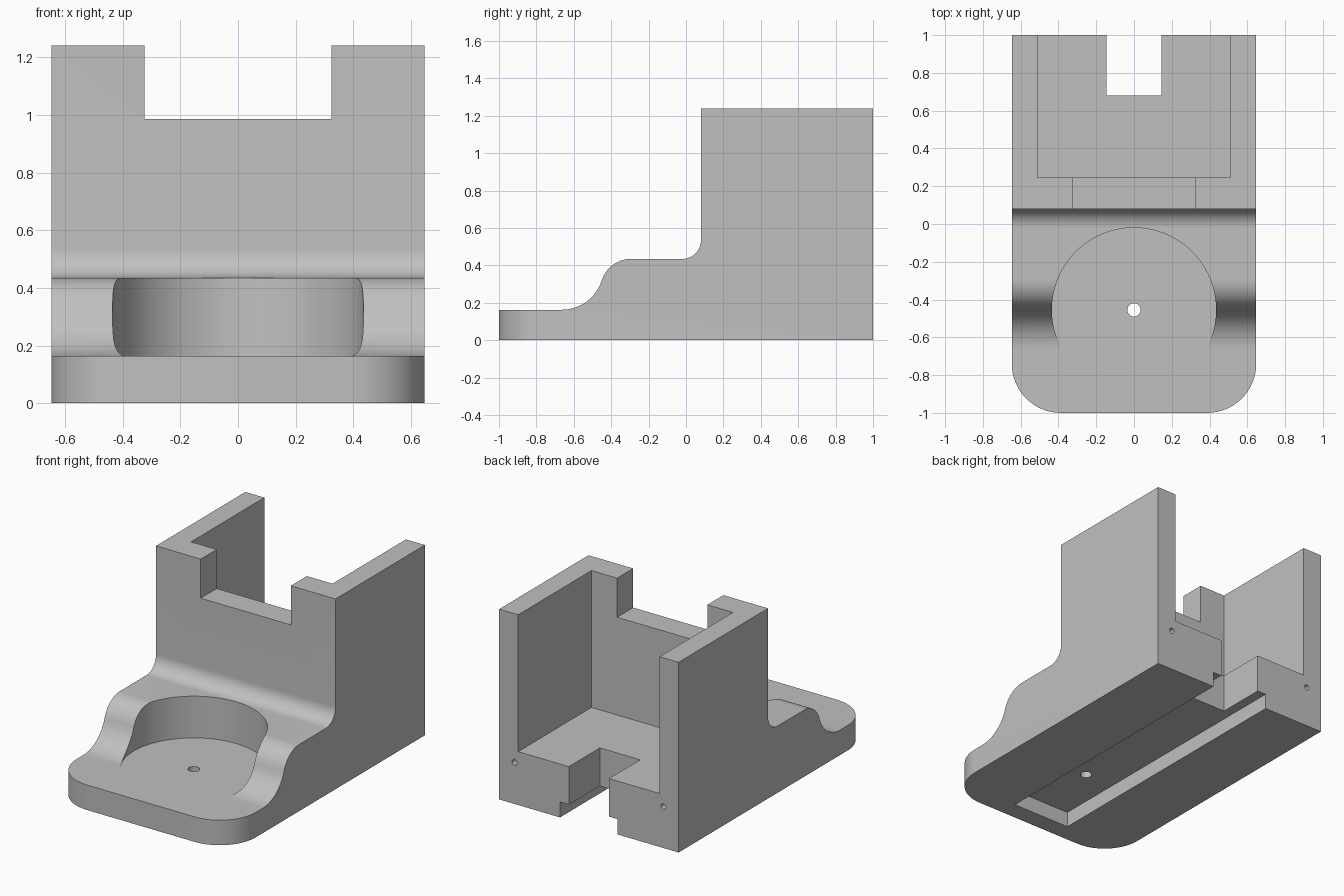
import bpy, bmesh
from math import sin, cos, radians
from mathutils import Matrix, Vector

if "Cube" in bpy.data.objects:
    bpy.data.objects.remove(bpy.data.objects["Cube"], do_unlink=True)

HALF = 0.647        # half width
TOP = 1.24          # wall height
LIP = 0.163         # front plate thickness
STEP = 0.435        # height of the raised step
FLOOR = 0.348       # floor of the rear pocket
GROOVE = 0.1        # depth of the underside groove
DISC_Y = -0.455     # centre of the round recess

grey = bpy.data.materials.new("plain grey")
grey.use_nodes = True
grey.diffuse_color = (0.53, 0.53, 0.53, 1)
grey.node_tree.nodes["Principled BSDF"].inputs["Base Color"].default_value = (0.53, 0.53, 0.53, 1)


def finish(name, bm):
    bmesh.ops.recalc_face_normals(bm, faces=bm.faces)
    mesh = bpy.data.meshes.new(name)
    bm.to_mesh(mesh)
    bm.free()
    mesh.materials.append(grey)
    obj = bpy.data.objects.new(name, mesh)
    bpy.context.collection.objects.link(obj)
    return obj


def box(name, x, y0, y1, z0, z1):
    """Box centred on x = 0 with half width x."""
    bm = bmesh.new()
    size = Matrix.Diagonal((2 * x, y1 - y0, z1 - z0, 1))
    place = Matrix.Translation((0, (y0 + y1) / 2, (z0 + z1) / 2))
    bmesh.ops.create_cube(bm, size=1, matrix=place @ size)
    return finish(name, bm)


def rod(name, radius, centre, length, axis="Z", sides=32):
    bm = bmesh.new()
    turn = Matrix.Rotation(radians(90), 4, "X") if axis == "Y" else Matrix()
    bmesh.ops.create_cone(bm, cap_ends=True, segments=sides, radius1=radius,
                          radius2=radius, depth=length,
                          matrix=Matrix.Translation(centre) @ turn)
    return finish(name, bm)


def arc(cy, cz, r, a0, a1, n=14):
    angles = [radians(a0 + (a1 - a0) * i / n) for i in range(n + 1)]
    return [(cy + r * cos(a), cz + r * sin(a)) for a in angles]


# Side profile: plate, S-curve up to the step, fillet, tall wall
R1, R2, BEND = 0.225, 0.165, 72.4
outline = [(-1, 0), (-1, LIP)]
outline += arc(-0.665, LIP + R1, R1, -90, -90 + BEND)
outline += arc(-0.293, STEP - R2, R2, 90 + BEND, 90)[1:]
outline += arc(-0.02, STEP + 0.1, 0.1, -90, 0)
outline += [(0.08, TOP), (1, TOP), (1, 0)]

bm = bmesh.new()
side = bm.faces.new([bm.verts.new((-HALF, y, z)) for y, z in outline])
swept = bmesh.ops.extrude_face_region(bm, geom=[side])
bmesh.ops.translate(bm, vec=Vector((2 * HALF, 0, 0)),
                    verts=[v for v in swept["geom"] if isinstance(v, bmesh.types.BMVert)])
bmesh.ops.recalc_face_normals(bm, faces=bm.faces)
# Rounded front corners of the plate
corners = [e for e in bm.edges
           if all(v.co.y < -0.99 for v in e.verts)
           and abs(e.verts[0].co.z - e.verts[1].co.z) > 0.1]
bmesh.ops.bevel(bm, geom=corners, offset=0.26, segments=16, profile=0.5, affect="EDGES")
body = finish("stand_body", bm)

# Pockets, slots and holes
cutters = [
    box("rear_pocket", 0.51, 0.245, 1.2, FLOOR, 1.5),
    box("front_wall_notch", 0.325, -0.1, 0.4, 0.985, 1.5),
    box("underside_groove", 0.208, -0.88, 1.2, -0.2, GROOVE),
    box("cable_slot", 0.145, 0.68, 1.2, 0.05, 0.6),
    rod("round_recess", 0.435, (0, DISC_Y, LIP + 0.5), 1, sides=96),
    rod("centre_hole", 0.035, (0, DISC_Y, 0.13), 0.2),
]
for s in (-1, 1):
    cutters.append(rod("screw_hole", 0.018, (s * 0.537, 1, 0.27), 0.4, "Y", 16))

bpy.ops.object.select_all(action="DESELECT")
body.select_set(True)
bpy.context.view_layer.objects.active = body
for cutter in cutters:
    cutter.hide_render = True
    mod = body.modifiers.new(cutter.name, "BOOLEAN")
    mod.operation = "DIFFERENCE"
    mod.solver = "EXACT"
    mod.object = cutter
    bpy.ops.object.modifier_apply(modifier=mod.name)
    bpy.data.objects.remove(cutter, do_unlink=True)

bpy.ops.object.shade_smooth_by_angle(angle=radians(30))
